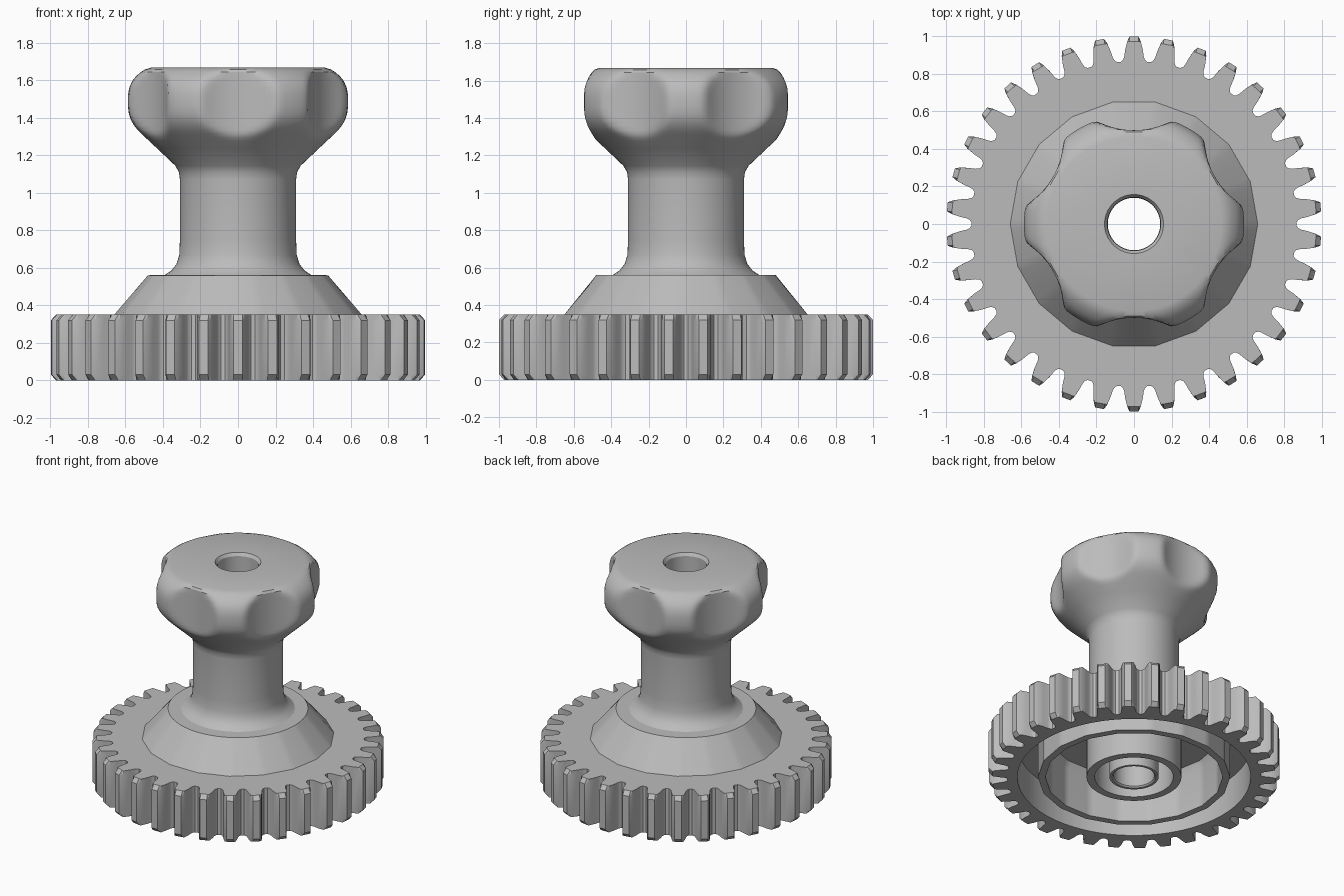
import bpy, math

cube = bpy.data.objects.get("Cube")
if cube:
    bpy.data.objects.remove(cube)

grey = bpy.data.materials.new("plain grey")
grey.use_nodes = True
colour = (0.5, 0.5, 0.5, 1)
grey.diffuse_color = colour
grey.node_tree.nodes["Principled BSDF"].inputs["Base Color"].default_value = colour


def loft(name, angles, section):
    """Sweep a closed section around z; each entry is (radius or radius function, z)."""
    n, m = len(angles), len(section)
    verts = []
    for radius, z in section:
        for i, a in enumerate(angles):
            r = radius(i, a) if callable(radius) else radius
            verts.append((r * math.cos(a), r * math.sin(a), z))
    faces = []
    for j in range(m):
        k = (j + 1) % m
        for i in range(n):
            h = (i + 1) % n
            faces.append((j * n + i, j * n + h, k * n + h, k * n + i))
    mesh = bpy.data.meshes.new(name)
    mesh.from_pydata(verts, [], faces)
    mesh.materials.append(grey)
    obj = bpy.data.objects.new(name, mesh)
    bpy.context.collection.objects.link(obj)
    bpy.ops.object.select_all(action='DESELECT')
    obj.select_set(True)
    bpy.context.view_layer.objects.active = obj
    bpy.ops.object.mode_set(mode='EDIT')
    bpy.ops.mesh.select_all(action='SELECT')
    bpy.ops.mesh.normals_make_consistent(inside=False)
    bpy.ops.object.mode_set(mode='OBJECT')
    bpy.ops.object.shade_smooth_by_angle(angle=math.radians(30))
    return obj


def fold(a, step):
    """Signed angle to the nearest multiple of step, measured from +y."""
    return (a - math.pi / 2 + step / 2) % step - step / 2


# Gear rim: one tooth outline as (half width, radius), repeated around
TEETH = 34
half_tooth = [(0.024, 1.0), (0.036, 0.975), (0.047, 0.93), (0.052, 0.895),
              (0.058, 0.878), (0.069, 0.868)]
tooth = [(-w, r) for w, r in reversed(half_tooth)] + half_tooth
angles, radii = [], []
for t in range(TEETH):
    centre = math.pi / 2 + t * math.tau / TEETH
    for w, r in tooth:
        angles.append(centre + w / r)
        radii.append(r)


def full_tooth(i, a):
    return radii[i]


def chamfered_tooth(i, a):
    return min(radii[i], 0.973)


loft("gear_rim", angles, [
    (chamfered_tooth, 0), (full_tooth, 0.03), (full_tooth, 0.32), (chamfered_tooth, 0.35),
    (0.63, 0.35), (0.63, 0.25), (0.80, 0.25), (0.80, 0)])


# Hub, column and grip knob in one turned section
def facet(apothem, sides=18):
    return lambda i, a: apothem / math.cos(fold(a, math.tau / sides))


def scalloped(r):
    """Round section with six softly blended finger scoops."""
    def radius(i, a):
        d, scoop_r = 0.92, 0.42
        delta = fold(a, math.pi / 3)
        under = scoop_r ** 2 - (d * math.sin(delta)) ** 2
        scoop = d * math.cos(delta) - math.sqrt(max(under, 0))
        blend = 0.025
        h = max(blend - abs(r - scoop), 0) / blend
        return min(r, scoop) - h * h * blend / 4
    return radius


hub = [(0.14, 0.01), (0.15, 0), (0.168, 0), (0.168, 0.35), (0.27, 0.35), (0.27, 0),
       (0.325, 0), (0.325, 0.35), (facet(0.58), 0.35), (facet(0.60), 0.30),
       (facet(0.60), 0), (facet(0.65), 0), (facet(0.65), 0.35), (0.48, 0.56)]
column = [(0.39, 0.562), (0.355, 0.585), (0.328, 0.62), (0.313, 0.67),
          (0.31, 0.75), (0.31, 1.07), (0.315, 1.11), (0.335, 1.145)]
knob = [(0.43, 1.235), (0.475, 1.277), (0.495, 1.296), (0.515, 1.315), (0.535, 1.335),
        (0.555, 1.36), (0.572, 1.39), (0.582, 1.42), (0.587, 1.46), (0.587, 1.52),
        (0.58, 1.56), (0.565, 1.595), (0.545, 1.62), (0.52, 1.643), (0.495, 1.658),
        (0.465, 1.667)]
bore_top = [(0.157, 1.667), (0.142, 1.645)]
section = hub + column + [(scalloped(r), z) for r, z in knob] + bore_top
loft("hub_column_and_knob", [i * math.tau / 144 for i in range(144)], section)
